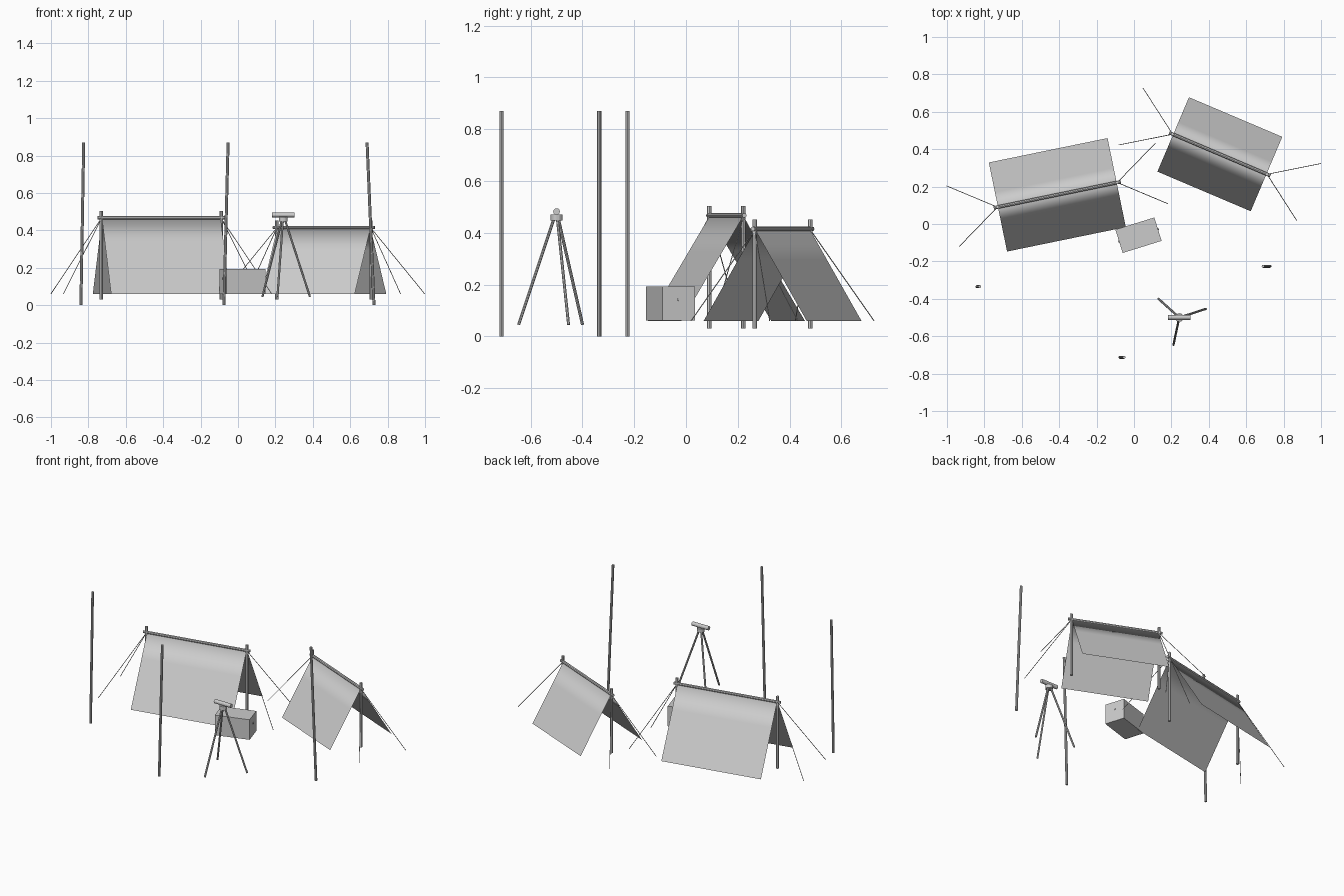
import bpy, bmesh, math
from mathutils import Vector, Matrix

if "Cube" in bpy.data.objects:
    bpy.data.objects.remove(bpy.data.objects["Cube"])


def finish(name, bm, smooth=False):
    me = bpy.data.meshes.new(name)
    bm.to_mesh(me)
    bm.free()
    ob = bpy.data.objects.new(name, me)
    bpy.context.collection.objects.link(ob)
    for p in me.polygons:
        p.use_smooth = smooth
    return ob


def rod(name, a, b, r, sides=8):
    a, b = Vector(a), Vector(b)
    d = b - a
    m = Matrix.Translation((a + b) / 2) @ d.to_track_quat('Z', 'Y').to_matrix().to_4x4()
    bm = bmesh.new()
    bmesh.ops.create_cone(bm, cap_ends=True, segments=sides, radius1=r, radius2=r,
                          depth=d.length, matrix=m)
    return finish(name, bm)


def tent(name, centre, angle, half_len, half_wid, ridge_z, base_z=0.06):
    m = Matrix.Translation((*centre, 0)) @ Matrix.Rotation(math.radians(angle), 4, 'Z')
    # canvas sheet folded over the ridge, open at both ends
    bm = bmesh.new()
    n = 3
    rows = []
    for i in range(-n, n + 1):
        t = i / n
        z = ridge_z + (base_z - ridge_z) * abs(t)
        rows.append([bm.verts.new(m @ Vector((x, half_wid * t, z)))
                     for x in (-half_len, half_len)])
    for a, b in zip(rows, rows[1:]):
        bm.faces.new((a[0], a[1], b[1], b[0]))
    finish(name + "_canvas", bm, True)
    # ridge pole, end poles and guy ropes
    e = half_len + 0.003
    rod(name + "_ridge_pole", m @ Vector((-e - 0.02, 0, ridge_z + 0.003)),
        m @ Vector((e + 0.02, 0, ridge_z + 0.003)), 0.009)
    for s in (-1, 1):
        rod(name + "_end_pole", m @ Vector((s * e, 0, 0.03)),
            m @ Vector((s * e, 0, ridge_z + 0.04)), 0.009)
        for k in (-1, 1):
            rod(name + "_guy_rope", m @ Vector((s * e, 0, ridge_z)),
                m @ Vector((s * (e + 0.242), k * 0.165, base_z)), 0.002, 5)


tent("large_tent", (-0.41, 0.156), 11.6, 0.324, 0.243, 0.464)
tent("small_tent", (0.459, 0.373), -23.0, 0.271, 0.216, 0.412)

# leaning tall poles
for x0, x1, y in ((-0.84, -0.825, -0.335), (-0.075, -0.053, -0.713), (0.727, 0.69, -0.226)):
    rod("tall_pole", (x0, y, 0), (x1, y, 0.87), 0.008)

# crate with a small knob on each end
m = Matrix.Translation((0.024, -0.06, 0.127)) @ Matrix.Rotation(math.radians(17.3), 4, 'Z')
bm = bmesh.new()
bmesh.ops.create_cube(bm, size=1, matrix=m @ Matrix.Diagonal((0.218, 0.131, 0.132, 1)))
finish("crate", bm)
for s in (-1, 1):
    rod("crate_knob", m @ Vector((s * 0.105, 0, 0.015)), m @ Vector((s * 0.113, 0, 0.015)), 0.006)

# tripod with head and sighting tube
tx, ty = 0.242, -0.5
for i in range(3):
    a = math.radians(18 + 120 * i)
    c, s = math.cos(a), math.sin(a)
    rod("tripod_leg", (tx + 0.15 * c, ty + 0.15 * s, 0.045),
        (tx + 0.01 * c, ty + 0.01 * s, 0.455), 0.006)
rod("tripod_head", (tx, ty, 0.447), (tx, ty, 0.471), 0.023, 12)
rod("sighting_tube", (tx - 0.06, ty, 0.482), (tx + 0.06, ty, 0.482), 0.013, 12)
